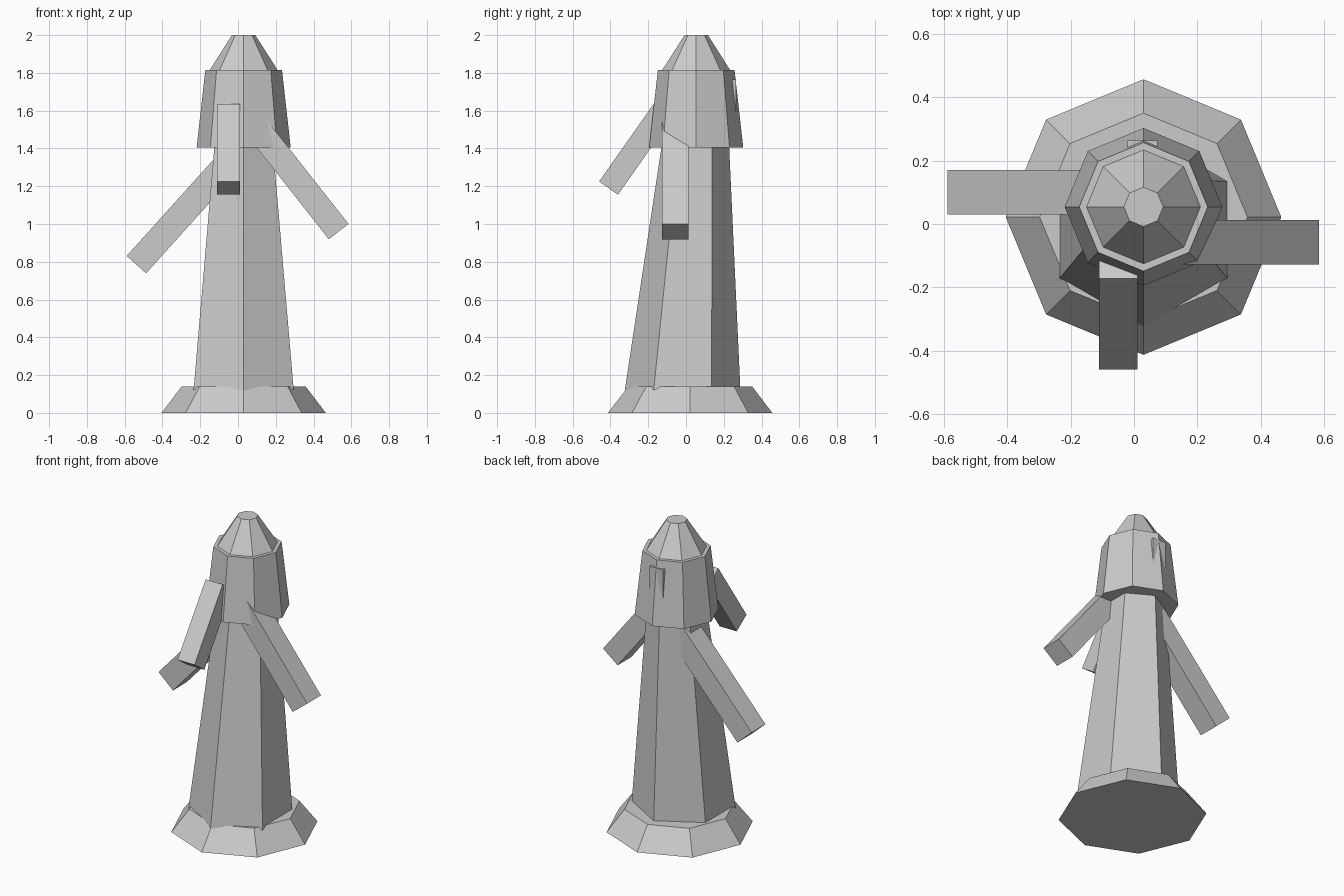
import bpy
import bmesh
import math
from mathutils import Matrix, Vector

if "Cube" in bpy.data.objects:
    bpy.data.objects.remove(bpy.data.objects["Cube"], do_unlink=True)

grey = bpy.data.materials.new("plain_grey")
grey.use_nodes = True
GREY = (0.6, 0.6, 0.6, 1)
grey.diffuse_color = GREY
grey.node_tree.nodes["Principled BSDF"].inputs["Base Color"].default_value = GREY


def add_object(name, bm):
    bmesh.ops.recalc_face_normals(bm, faces=bm.faces)
    mesh = bpy.data.meshes.new(name)
    bm.to_mesh(mesh)
    bm.free()
    mesh.materials.append(grey)
    obj = bpy.data.objects.new(name, mesh)
    bpy.context.collection.objects.link(obj)
    return obj


def frustum(name, sides, bottom, top):
    """Tapered prism; each end is (x, y, z, radius), with a corner facing +y."""
    bm = bmesh.new()
    rings = []
    for x, y, z, r in (bottom, top):
        angles = [math.tau * i / sides for i in range(sides)]
        rings.append([bm.verts.new((x + r * math.sin(a), y + r * math.cos(a), z)) for a in angles])
    for ring in rings:
        bm.faces.new(ring)
    for i in range(sides):
        j = (i + 1) % sides
        bm.faces.new((rings[0][i], rings[0][j], rings[1][j], rings[1][i]))
    return add_object(name, bm)


def bar(name, start, end, side, width, thickness):
    """Box running from start to end, with its width along the side axis."""
    start, end, side = Vector(start), Vector(end), Vector(side)
    along = (end - start).normalized()
    across = along.cross(side)
    turn = Matrix((side, across, along)).transposed().to_4x4()
    size = Matrix.Diagonal((width, thickness, (end - start).length, 1))
    bm = bmesh.new()
    bmesh.ops.create_cube(bm, size=1, matrix=Matrix.Translation((start + end) / 2) @ turn @ size)
    return add_object(name, bm)


# Stacked tower: flared foot, leaning six-sided body, hood and cap
frustum("base", 8, (0.03, 0.022, 0, 0.435), (0.03, 0.022, 0.14, 0.328))
frustum("body", 6, (0.03, -0.018, 0.12, 0.306), (0.03, 0.05, 1.42, 0.178))
frustum("head", 8, (0.03, 0.054, 1.405, 0.249), (0.03, 0.054, 1.815, 0.203))
frustum("cap", 8, (0.03, 0.054, 1.81, 0.183), (0.03, 0.054, 2, 0.062))

# Three arms hanging outward
bar("left_arm", (0.10, -0.058, 1.51), (0.533, -0.058, 0.96), (0, 1, 0), 0.14, 0.132)
bar("right_arm", (-0.035, 0.10, 1.343), (-0.538, 0.10, 0.785), (0, 1, 0), 0.14, 0.138)
bar("front_arm", (-0.05, -0.122, 1.6), (-0.05, -0.41, 1.19), (1, 0, 0), 0.122, 0.122)

# Small block sunk into the back of the head
bar("back_block", (0.027, 0.2, 1.55), (0.027, 0.2, 1.765), (1, 0, 0), 0.095, 0.128)
